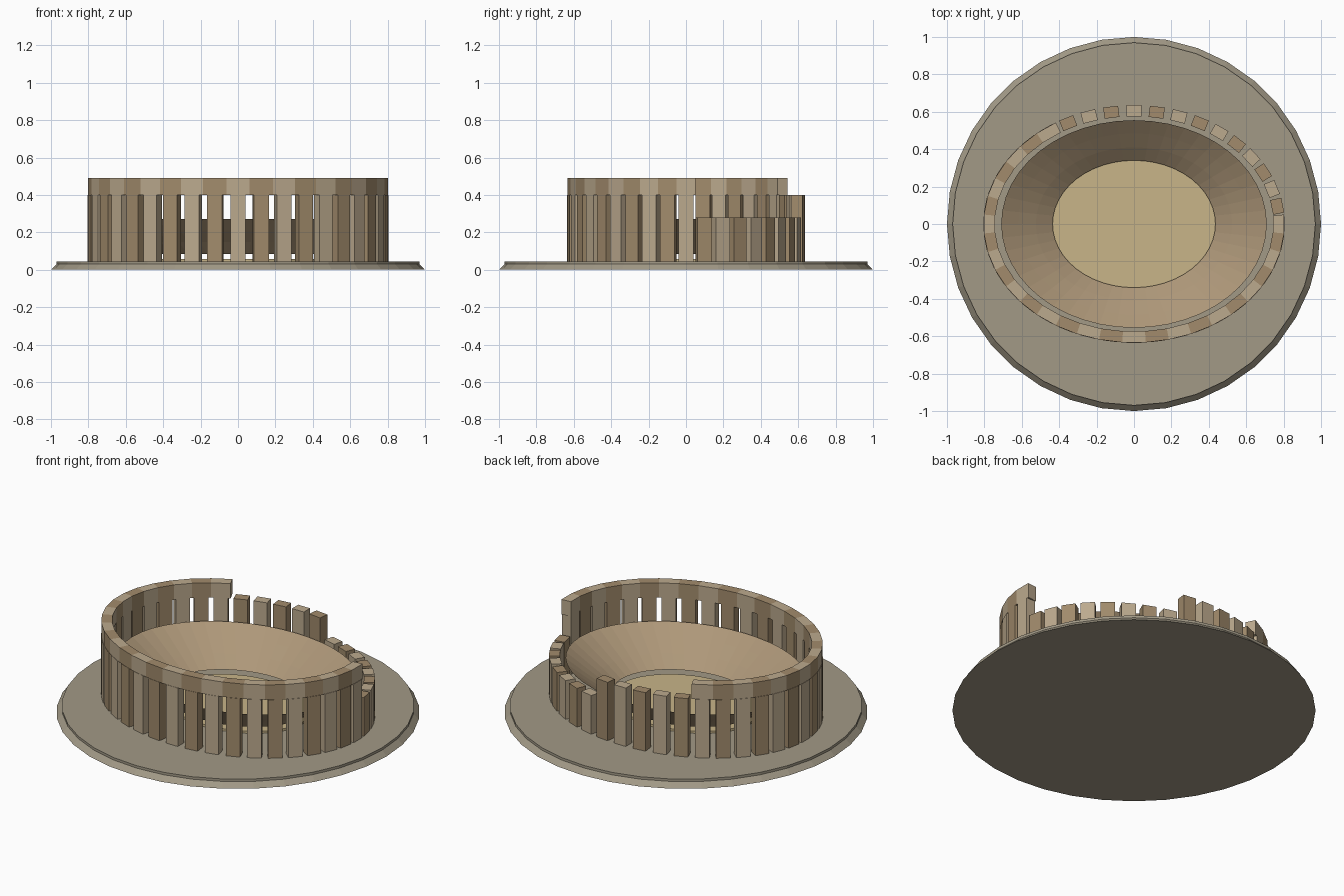
import bpy, bmesh, math
from mathutils import Vector

if "Cube" in bpy.data.objects:
    bpy.data.objects.remove(bpy.data.objects["Cube"])


def material(name, rgb):
    m = bpy.data.materials.new(name)
    m.diffuse_color = (*rgb, 1)
    m.use_nodes = True
    m.node_tree.nodes["Principled BSDF"].inputs["Base Color"].default_value = m.diffuse_color
    return m


STONE = material("base_stone", (0.36, 0.32, 0.24))
SEAT = material("seat_stone", (0.42, 0.31, 0.19))
SAND = material("sand", (0.58, 0.46, 0.25))
LIGHT = material("light_stone", (0.50, 0.40, 0.27))
DARK = material("dark_stone", (0.36, 0.26, 0.15))


def finish(name, bm, mats):
    bmesh.ops.recalc_face_normals(bm, faces=bm.faces)
    me = bpy.data.meshes.new(name)
    bm.to_mesh(me)
    bm.free()
    for m in mats:
        me.materials.append(m)
    ob = bpy.data.objects.new(name, me)
    bpy.context.collection.objects.link(ob)
    return ob


def loft(name, profile, sides, mat, caps=True):
    """Stack of ellipses (rx, ry, z) joined by flat quads."""
    bm = bmesh.new()
    rings = []
    for rx, ry, z in profile:
        rings.append([bm.verts.new((rx * math.cos(i * math.tau / sides),
                                    ry * math.sin(i * math.tau / sides), z))
                      for i in range(sides)])
    for a, b in zip(rings, rings[1:]):
        for i in range(sides):
            j = (i + 1) % sides
            bm.faces.new((a[i], a[j], b[j], b[i]))
    if caps:
        bm.faces.new(rings[0][::-1])
        bm.faces.new(rings[-1])
    return finish(name, bm, [mat])


# round base with a chamfered edge
loft("base", [(1, 1, 0), (0.97, 0.97, 0.03), (0.97, 0.97, 0.045)], 36, STONE)

# sandy arena floor
loft("arena_floor", [(0.435, 0.34, 0.045), (0.435, 0.34, 0.058)], 48, SAND)

# three sloping seating tiers, open underneath
tiers = [(0.435, 0.34, 0.085), (0.525, 0.41, 0.148),
         (0.62, 0.485, 0.21), (0.71, 0.555, 0.27)]
for n, (low, high) in enumerate(zip(tiers, tiers[1:])):
    loft(f"seating_tier_{n + 1}", [low, high], 48, SEAT, caps=False)

# outer wall layout
COUNT = 40
RX, RY = 0.775, 0.605
STEP = math.tau / COUNT


def on_wall(k):
    t = k * STEP
    p = Vector((RX * math.cos(t), RY * math.sin(t), 0))
    n = Vector((math.cos(t) / RX, math.sin(t) / RY, 0)).normalized()
    return p, n


def prism(bm, corners, z0, z1, index):
    lo = [bm.verts.new((c.x, c.y, z0)) for c in corners]
    hi = [bm.verts.new((c.x, c.y, z1)) for c in corners]
    faces = [bm.faces.new(lo[::-1]), bm.faces.new(hi)]
    for i in range(4):
        j = (i + 1) % 4
        faces.append(bm.faces.new((lo[i], lo[j], hi[j], hi[i])))
    for f in faces:
        f.material_index = index


# piers: full height, with a collapsed run at the back right
bm = bmesh.new()
for k in range(COUNT):
    p, n = on_wall(k)
    side = Vector((-n.y, n.x, 0)) * 0.04
    d = n * 0.03
    top = 0.28 if 1 <= k <= 8 else 0.40
    prism(bm, [p - side - d, p - side + d, p + side + d, p + side - d],
          0.045, top, k % 2)
finish("wall_piers", bm, [LIGHT, DARK])

# surviving upper band of blocks
bm = bmesh.new()
for k in range(14, COUNT + 1):
    (p, n), (q, m) = on_wall(k - 0.5), on_wall(k + 0.5)
    prism(bm, [p - n * 0.03, p + n * 0.03, q + m * 0.03, q - m * 0.03],
          0.40, 0.49, k % 2)
finish("upper_band", bm, [LIGHT, DARK])
